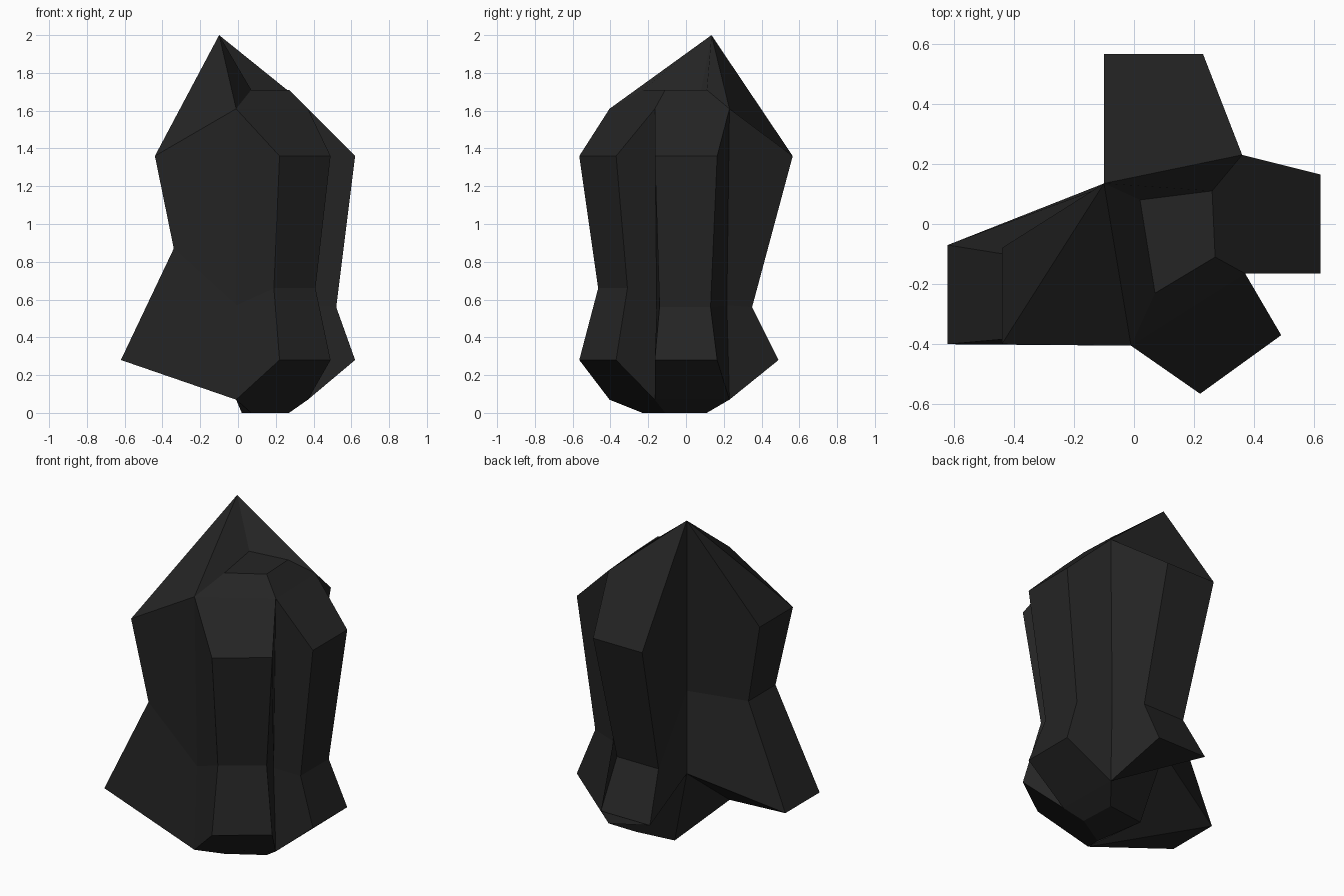
import bpy
import bmesh

default_cube = bpy.data.objects.get("Cube")
if default_cube:
    bpy.data.objects.remove(default_cube, do_unlink=True)

# One flat near-black colour
dark_stone = bpy.data.materials.new("near_black_stone")
dark_stone.use_nodes = True
colour = (0.018, 0.018, 0.018, 1)
dark_stone.diffuse_color = colour
shader = dark_stone.node_tree.nodes["Principled BSDF"]
shader.inputs["Base Color"].default_value = colour
shader.inputs["Roughness"].default_value = 0.9

bm = bmesh.new()

# Heights of the valley columns between lobes: top, waist, foot
VALLEY_HEIGHTS = (1.61, 0.57, 0.07)
WAIST_PINCH = 0.94


def valley(x, y, lift=0):
    """Column of three vertices where two lobes meet."""
    column = []
    for level, z in enumerate(VALLEY_HEIGHTS):
        pinch = WAIST_PINCH if level == 1 else 1
        column.append(bm.verts.new((x * pinch, y * pinch, z + lift)))
    return column


def lobe(*levels):
    """Two outer columns; each level gives first corner, second corner, height."""
    first = [bm.verts.new((*a, z)) for a, b, z in levels]
    second = [bm.verts.new((*b, z)) for a, b, z in levels]
    return first, second


def wall(left, right):
    """Waisted wall between two neighbouring columns."""
    for i in range(2):
        bm.faces.new((left[i], left[i + 1], right[i + 1], right[i]))


def split_quad(a, b, c, d):
    """Quad folded along the a-c diagonal."""
    bm.faces.new((a, b, c))
    bm.faces.new((a, c, d))


# Valley columns, counter-clockwise; the last one is pulled up into the peak
valleys = [
    valley(-0.01, -0.405),
    valley(0.37, -0.165),
    valley(0.36, 0.23),
    valley(-0.10, 0.135, lift=0.39),
]

# Lobes in the same order: front, side, back and the flared fin
lobes = [
    lobe(((0.22, -0.565), (0.49, -0.37), 1.36),
         ((0.19, -0.465), (0.41, -0.31), 0.66),
         ((0.22, -0.565), (0.49, -0.37), 0.28)),
    lobe(((0.62, -0.165), (0.62, 0.165), 1.36),
         ((0.52, -0.14), (0.52, 0.13), 0.56),
         ((0.62, -0.165), (0.62, 0.165), 0.28)),
    lobe(((0.23, 0.565), (-0.10, 0.565), 1.36),
         ((0.22, 0.35), (-0.06, 0.35), 0.56),
         ((0.23, 0.49), (-0.10, 0.49), 0.28)),
    lobe(((-0.44, -0.08), (-0.44, -0.40), 1.36),
         ((-0.34, -0.115), (-0.34, -0.375), 0.87),
         ((-0.62, -0.07), (-0.62, -0.40), 0.28)),
]

# Walls and sloped lobe ends
for i, (first, second) in enumerate(lobes):
    start, end = valleys[i], valleys[(i + 1) % 4]
    if i == 3:
        start, end = valleys[3], valleys[0]
    wall(start, first)
    wall(first, second)
    wall(second, end)
    if i == 3:
        split_quad(start[0], first[0], second[0], end[0])
        split_quad(first[2], start[2], end[2], second[2])
    else:
        bm.faces.new((start[0], first[0], second[0], end[0]))
        bm.faces.new((start[2], end[2], second[2], first[2]))

# Flat caps joined to the valley columns
cap_outline = [(0.07, -0.23), (0.27, -0.11), (0.26, 0.11), (0.02, 0.08)]
for level, z in ((0, 1.71), (2, 0)):
    cap = [bm.verts.new((x, y, z)) for x, y in cap_outline]
    bm.faces.new(cap)
    for i in range(4):
        j = (i + 1) % 4
        bm.faces.new((cap[i], valleys[i][level], valleys[j][level], cap[j]))

bmesh.ops.recalc_face_normals(bm, faces=bm.faces[:])

mesh = bpy.data.meshes.new("lobed_rock")
bm.to_mesh(mesh)
bm.free()
mesh.materials.append(dark_stone)
rock = bpy.data.objects.new("lobed_rock", mesh)
bpy.context.collection.objects.link(rock)
